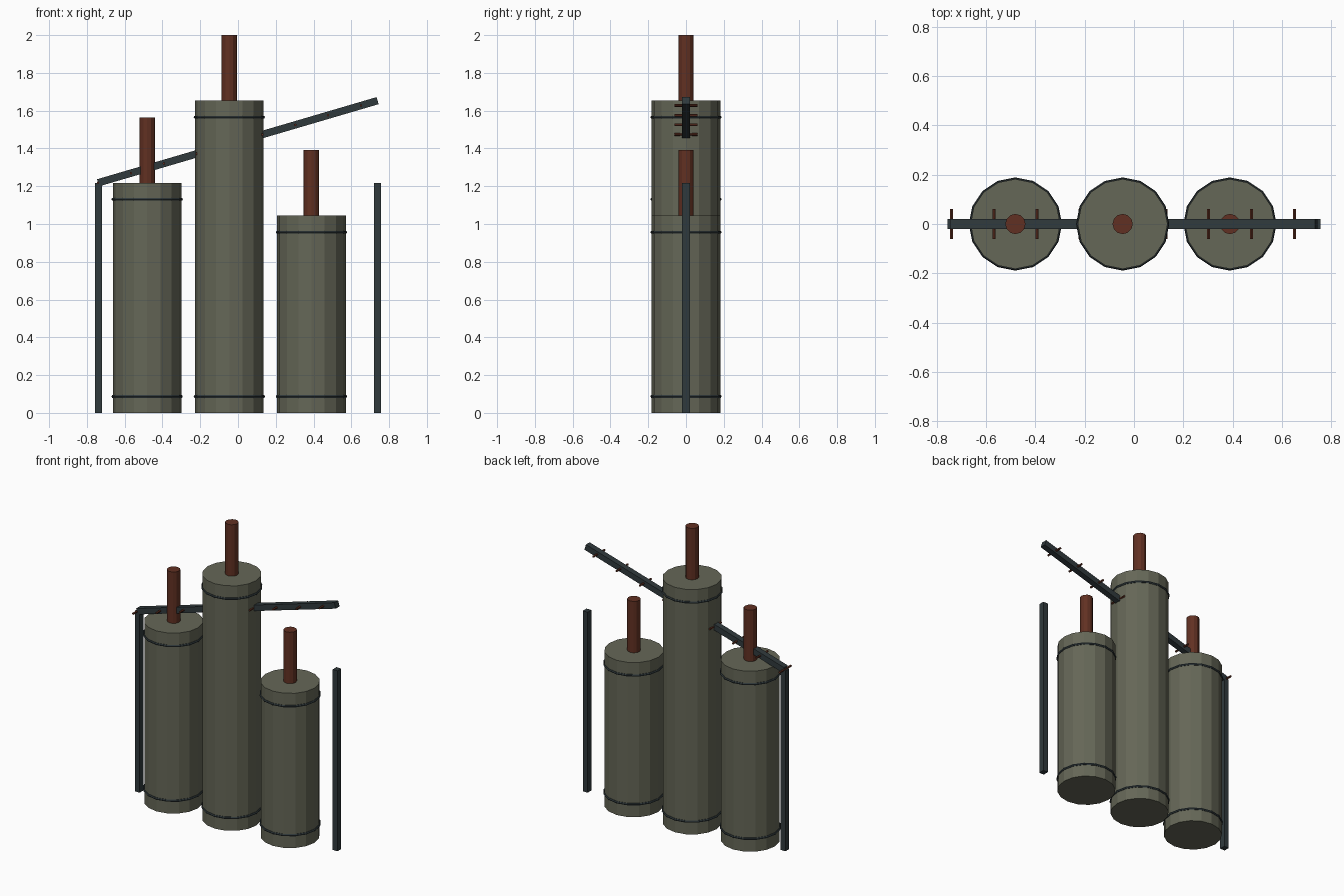
import bpy
import math

if "Cube" in bpy.data.objects:
    bpy.data.objects.remove(bpy.data.objects["Cube"])


def material(name, rgb):
    m = bpy.data.materials.new(name)
    m.diffuse_color = (*rgb, 1)
    m.use_nodes = True
    m.node_tree.nodes["Principled BSDF"].inputs["Base Color"].default_value = m.diffuse_color
    return m


SHELL = material("olive_grey", (0.13, 0.135, 0.095))
RUST = material("rust_brown", (0.12, 0.03, 0.016))
STEEL = material("dark_steel", (0.03, 0.042, 0.046))


def finish(name, mat):
    ob = bpy.context.object
    ob.name = name
    ob.data.materials.append(mat)
    return ob


def cylinder(name, mat, r, depth, loc, sides, rot=(0, 0, 0)):
    bpy.ops.mesh.primitive_cylinder_add(vertices=sides, radius=r, depth=depth,
                                        location=loc, rotation=rot)
    return finish(name, mat)


def box(name, mat, size, loc, rot=(0, 0, 0)):
    bpy.ops.mesh.primitive_cube_add(size=1, location=loc, rotation=rot)
    ob = finish(name, mat)
    ob.scale = size
    return ob


def band(name, x, z):
    bpy.ops.mesh.primitive_torus_add(major_segments=16, minor_segments=6,
                                     major_radius=0.181, minor_radius=0.008,
                                     location=(x, 0, z))
    return finish(name, STEEL)


# Tanks, each with two bands and a stack pipe
for side, x, h in (("left", -0.481, 1.218), ("middle", -0.046, 1.653), ("right", 0.389, 1.044)):
    cylinder(side + "_tank", SHELL, 0.182, h, (x, 0, h / 2), 16)
    band(side + "_lower_band", x, 0.087)
    band(side + "_upper_band", x, h - 0.087)
    cylinder(side + "_stack", RUST, 0.041, 0.347, (x, 0, h + 0.1735), 12)

# Upright posts
for side, s in (("left", -1), ("right", 1)):
    box(side + "_post", STEEL, (0.036, 0.04, 1.218), (s * 0.739, 0, 0.609))

# Sloping rail
x0, z0, x1, z1 = -0.741, 1.218, 0.739, 1.653
slope = math.atan2(z1 - z0, x1 - x0)
box("sloping_rail", STEEL, (math.hypot(x1 - x0, z1 - z0), 0.04, 0.039),
    ((x0 + x1) / 2, 0, (z0 + z1) / 2), (0, -slope, 0))

# Rungs through the rail
for i in range(9):
    x = -0.741 + i * 0.174
    cylinder(f"rung_{i + 1}", RUST, 0.007, 0.122,
             (x, 0, z0 + (x - x0) * math.tan(slope)), 6, (math.pi / 2, 0, 0))
